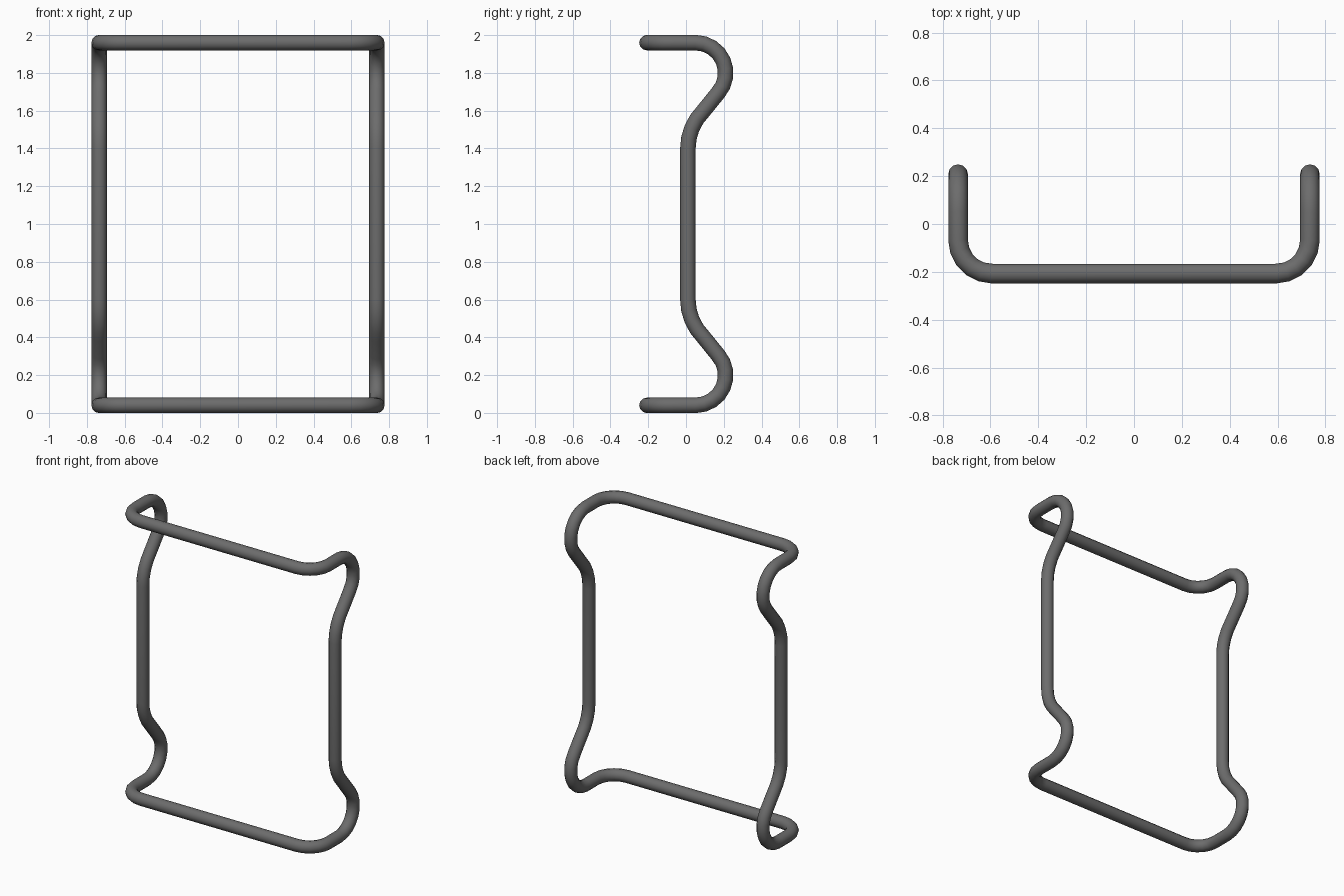
import bpy
from math import sin, cos, radians
from mathutils import Vector

cube = bpy.data.objects.get("Cube")
if cube:
    bpy.data.objects.remove(cube)

TUBE = 0.041
SIDE_X, BAR_Y, BAR_Z = 0.735, -0.207, 1.96


def arc(cu, cv, r, start, end, steps):
    """Points along a circular arc, angles in degrees."""
    angles = [radians(start + (end - start) * i / steps) for i in range(steps + 1)]
    return [(cu + r * cos(a), cv + r * sin(a)) for a in angles]


# Upper right quarter of the bent rod: corner, outward hook, return to the upright
corner = [Vector((x, y, BAR_Z)) for x, y in
          arc(SIDE_X - 0.14, BAR_Y + 0.14, 0.14, -90, 0, 5)]
hook = [Vector((SIDE_X, y, z)) for y, z in arc(0.05, 1.80, 0.16, 90, -42, 8)]
ease = [Vector((SIDE_X, y, z)) for y, z in arc(0.29, 1.40, 0.28, 135, 180, 4)]
quarter = corner + hook + ease

# Mirror to the lower half, then to the other side, to close the loop
lower = [Vector((p.x, p.y, 2 - p.z)) for p in reversed(quarter)]
half = quarter + lower
path = half + [Vector((-p.x, p.y, p.z)) for p in reversed(half)]

# Sweep a round section along the loop
curve = bpy.data.curves.new("rod_frame", "CURVE")
curve.dimensions = "3D"
curve.bevel_depth = TUBE
curve.bevel_resolution = 4
spline = curve.splines.new("POLY")
spline.points.add(len(path) - 1)
for point, co in zip(spline.points, path):
    point.co = (*co, 1)
spline.use_cyclic_u = True
frame = bpy.data.objects.new("rod_frame", curve)
bpy.context.collection.objects.link(frame)

# Dark grey metal
grey = bpy.data.materials.new("dark_grey")
grey.use_nodes = True
colour = (0.15, 0.15, 0.15, 1)
grey.diffuse_color = colour
grey.node_tree.nodes["Principled BSDF"].inputs["Base Color"].default_value = colour
curve.materials.append(grey)

# Turn into a smooth mesh
bpy.ops.object.select_all(action="DESELECT")
frame.select_set(True)
bpy.context.view_layer.objects.active = frame
bpy.ops.object.convert(target="MESH")
bpy.ops.object.shade_smooth_by_angle(angle=radians(40))
